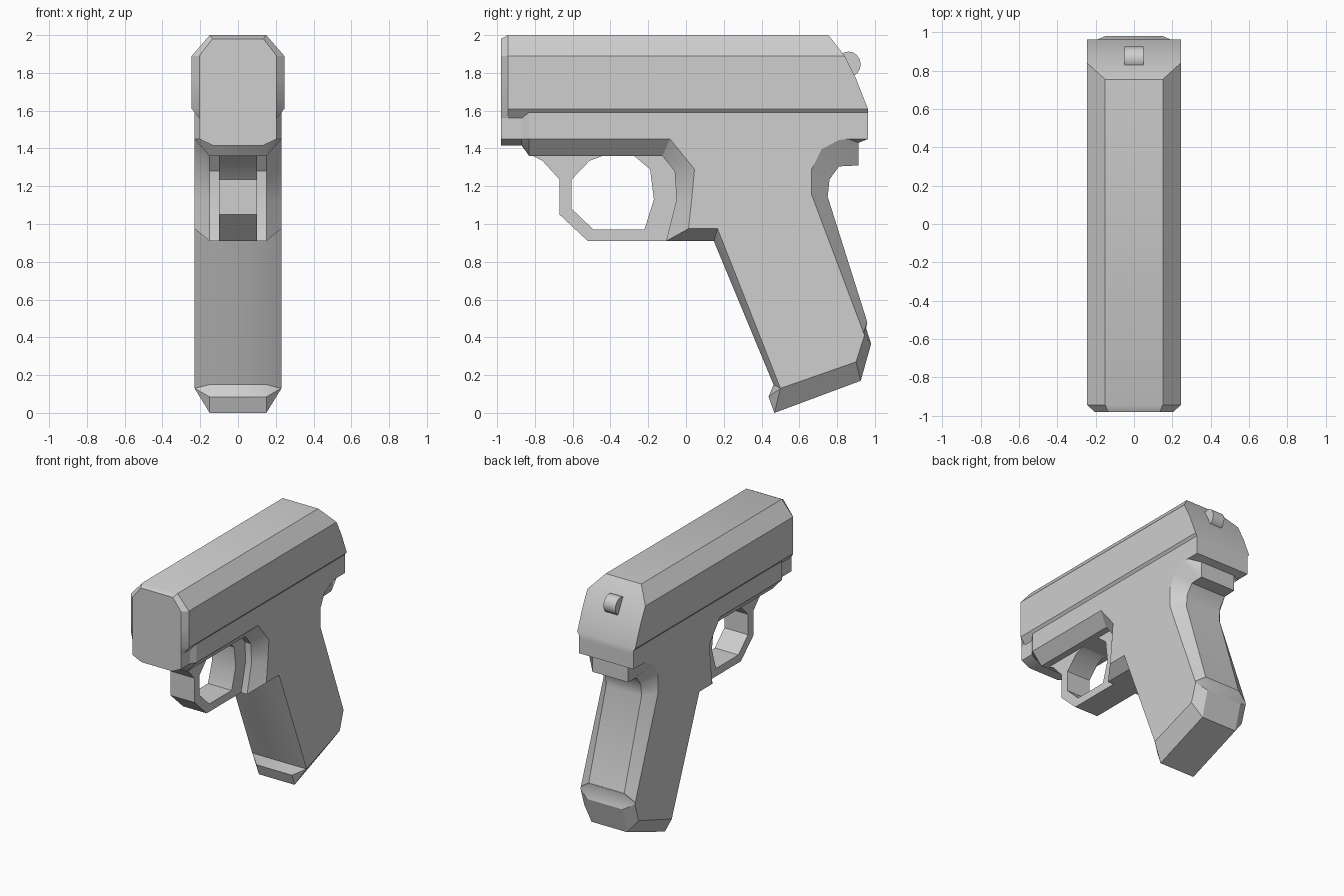
import bpy, bmesh, math

if "Cube" in bpy.data.objects:
    bpy.data.objects.remove(bpy.data.objects["Cube"])

metal = bpy.data.materials.new("light_grey_metal")
metal.diffuse_color = (0.62, 0.62, 0.62, 1)
metal.use_nodes = True
metal.node_tree.nodes["Principled BSDF"].inputs["Base Color"].default_value = metal.diffuse_color


def finish(name, bm):
    """Clean up the mesh, shade it and link it as a named object."""
    bmesh.ops.remove_doubles(bm, verts=bm.verts, dist=0.0005)
    bmesh.ops.recalc_face_normals(bm, faces=bm.faces)
    me = bpy.data.meshes.new(name)
    bm.to_mesh(me)
    bm.free()
    me.materials.append(metal)
    ob = bpy.data.objects.new(name, me)
    bpy.context.collection.objects.link(ob)
    bpy.ops.object.select_all(action='DESELECT')
    bpy.context.view_layer.objects.active = ob
    ob.select_set(True)
    bpy.ops.object.shade_smooth_by_angle(angle=math.radians(30))
    return ob


def loft(name, rings, paired_caps=False):
    """Bridge closed rings of points; paired caps join left/right points row by row."""
    bm = bmesh.new()
    loops = [[bm.verts.new(p) for p in ring] for ring in rings]
    n = len(loops[0])
    for a, b in zip(loops, loops[1:]):
        for i in range(n):
            j = (i + 1) % n
            bm.faces.new((a[i], a[j], b[j], b[i]))
    for cap in (loops[0], loops[-1]):
        if paired_caps:
            for i in range(n // 2 - 1):
                bm.faces.new((cap[i], cap[i + 1], cap[n - 2 - i], cap[n - 1 - i]))
        else:
            bm.faces.new(cap)
    return finish(name, bm)


def mirrored(half):
    """Close a right-hand half section (x, y, z) across x = 0."""
    return half + [(-x, y, z) for x, y, z in reversed(half)]


def plate(name, profile, half_width):
    """Extrude a side profile (y, z) symmetrically in x."""
    return loft(name, [[(s * half_width, y, z) for y, z in profile] for s in (-1, 1)])


# Slide: chamfered section with bevelled muzzle and sloped rear
body = [(0.15, 2.0), (0.245, 1.89), (0.245, 1.77), (0.245, 1.61), (0.205, 1.56)]
muzzle = [(0.135, 1.98), (0.205, 1.89), (0.205, 1.77), (0.205, 1.61), (0.205, 1.56)]
rear_y = [0.754, 0.84, 0.90, 0.963, 0.963]
loft("slide", [
    mirrored([(x, -0.98, z) for x, z in muzzle]),
    mirrored([(x, -0.943, z) for x, z in body]),
    mirrored([(x, y, z) for (x, z), y in zip(body, rear_y)]),
], paired_caps=True)

# Nose under the slide, flaring into the frame
nose = [(0.205, 1.57), (0.205, 1.45), (0.13, 1.415)]
flare = [(0.23, 1.595), (0.23, 1.45), (0.15, 1.36)]
loft("frame_nose", [
    mirrored([(x, y, z) for x, z in sec])
    for y, sec in ((-0.98, nose), (-0.87, nose), (-0.83, flare))
], paired_caps=True)

# Frame and grip: (side y, side z, middle y, middle z), bevelled between the two
frame = [
    (-0.83, 1.595, -0.83, 1.595),
    (-0.83, 1.45, -0.83, 1.36),
    (-0.085, 1.45, -0.125, 1.36),      # front of the grip
    (0.045, 1.29, -0.06, 1.28),
    (0.03, 1.13, -0.05, 1.13),
    (0.013, 0.975, -0.105, 0.91),
    (0.167, 0.975, 0.147, 0.91),
    (0.50, 0.13, 0.463, 0.15),         # base of the grip
    (0.50, 0.13, 0.437, 0.085),
    (0.50, 0.13, 0.468, 0.0),
    (0.90, 0.27, 0.925, 0.17),
    (0.945, 0.41, 0.98, 0.365),
    (0.945, 0.41, 0.95, 0.46),
    (0.94, 0.425, 0.96, 0.48),
    (0.665, 1.155, 0.75, 1.145),       # back strap
    (0.665, 1.29, 0.76, 1.236),
    (0.717, 1.395, 0.81, 1.305),
    (0.81, 1.445, 0.913, 1.31),        # tang
    (0.86, 1.45, 0.913, 1.43),
    (0.963, 1.45, 0.963, 1.45),
    (0.963, 1.595, 0.963, 1.595),
]
side = [(p[0], p[1]) for p in frame]
middle = [(p[2], p[3]) for p in frame]
loft("frame_and_grip", [
    [(x, y, z) for y, z in prof]
    for x, prof in ((-0.23, side), (-0.15, middle), (0.15, middle), (0.23, side))
])

# Trigger guard and trigger in one plate with an open finger hole
plate("trigger_guard", [
    (-0.82, 1.365), (-0.76, 1.335), (-0.67, 1.236), (-0.67, 1.05), (-0.52, 0.91),
    (-0.105, 0.91), (0.0, 1.0), (0.0, 1.37),
    (-0.28, 1.365), (-0.19, 1.29), (-0.17, 1.13), (-0.22, 0.97),
    (-0.49, 0.97), (-0.605, 1.08), (-0.605, 1.236), (-0.51, 1.335), (-0.43, 1.365),
], 0.1)

# Hammer: short rounded disc at the rear of the slide
plate("hammer", [
    (0.86 + 0.065 * math.cos(math.tau * i / 16), 1.845 + 0.068 * math.sin(math.tau * i / 16))
    for i in range(16)
], 0.05)
